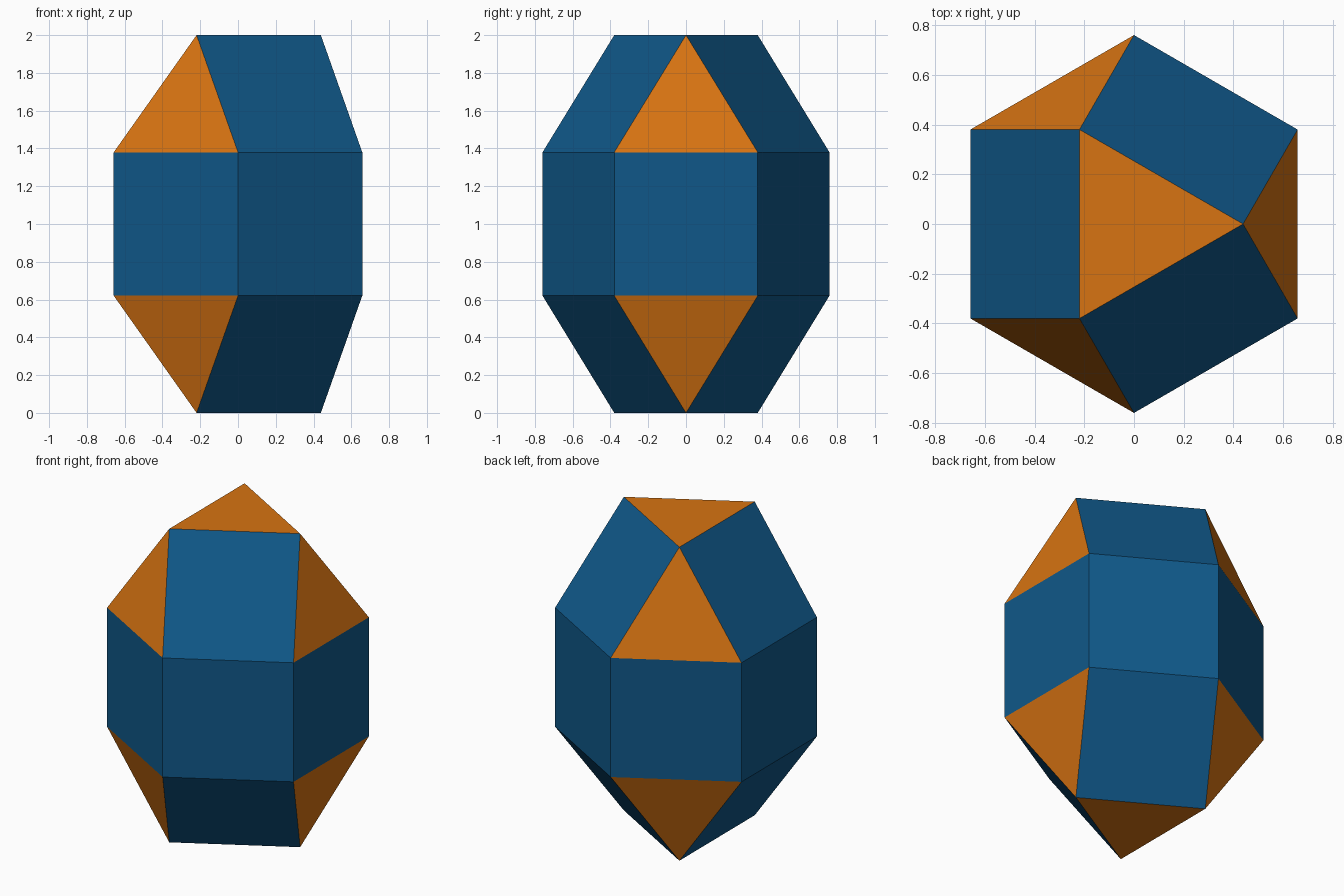
import bpy, bmesh, math

cube = bpy.data.objects.get("Cube")
if cube:
    bpy.data.objects.remove(cube, do_unlink=True)


def make_material(name, rgb):
    mat = bpy.data.materials.new(name)
    mat.use_nodes = True
    mat.diffuse_color = (*rgb, 1)
    bsdf = next(n for n in mat.node_tree.nodes if n.type == 'BSDF_PRINCIPLED')
    bsdf.inputs["Base Color"].default_value = (*rgb, 1)
    return mat


blue = make_material("deep_blue", (0.005, 0.097, 0.25))
orange = make_material("orange", (0.68, 0.172, 0.006))

# One edge length drives the whole solid; total height is 2
EDGE = 2 / (1 + 2 * math.sqrt(2 / 3))
CAP = EDGE * math.sqrt(2 / 3)

bm = bmesh.new()


def ring(count, radius, start, z):
    angles = [math.radians(start + 360 * i / count) for i in range(count)]
    return [bm.verts.new((radius * math.cos(a), radius * math.sin(a), z)) for a in angles]


def cupola(hexagon, z):
    """Close a hexagon with a triangle, three squares and three side triangles."""
    tri = ring(3, EDGE / math.sqrt(3), 0, z)
    bm.faces.new(tri)
    for i in range(3):
        a, b, c = (hexagon[(2 * i + k) % 6] for k in range(3))
        bm.faces.new((a, b, tri[i]))
        bm.faces.new((b, c, tri[(i + 1) % 3], tri[i]))


# Hexagonal prism band
lower = ring(6, EDGE, -30, CAP)
upper = ring(6, EDGE, -30, CAP + EDGE)
for i in range(6):
    j = (i + 1) % 6
    bm.faces.new((lower[i], lower[j], upper[j], upper[i]))

# Matching caps above and below
cupola(upper, 2)
cupola(lower, 0)
bmesh.ops.recalc_face_normals(bm, faces=bm.faces)

# Squares blue, triangles orange
for face in bm.faces:
    face.material_index = 1 if len(face.verts) == 3 else 0

mesh = bpy.data.meshes.new("faceted_solid")
bm.to_mesh(mesh)
bm.free()
mesh.materials.append(blue)
mesh.materials.append(orange)
solid = bpy.data.objects.new("faceted_solid", mesh)
bpy.context.collection.objects.link(solid)
